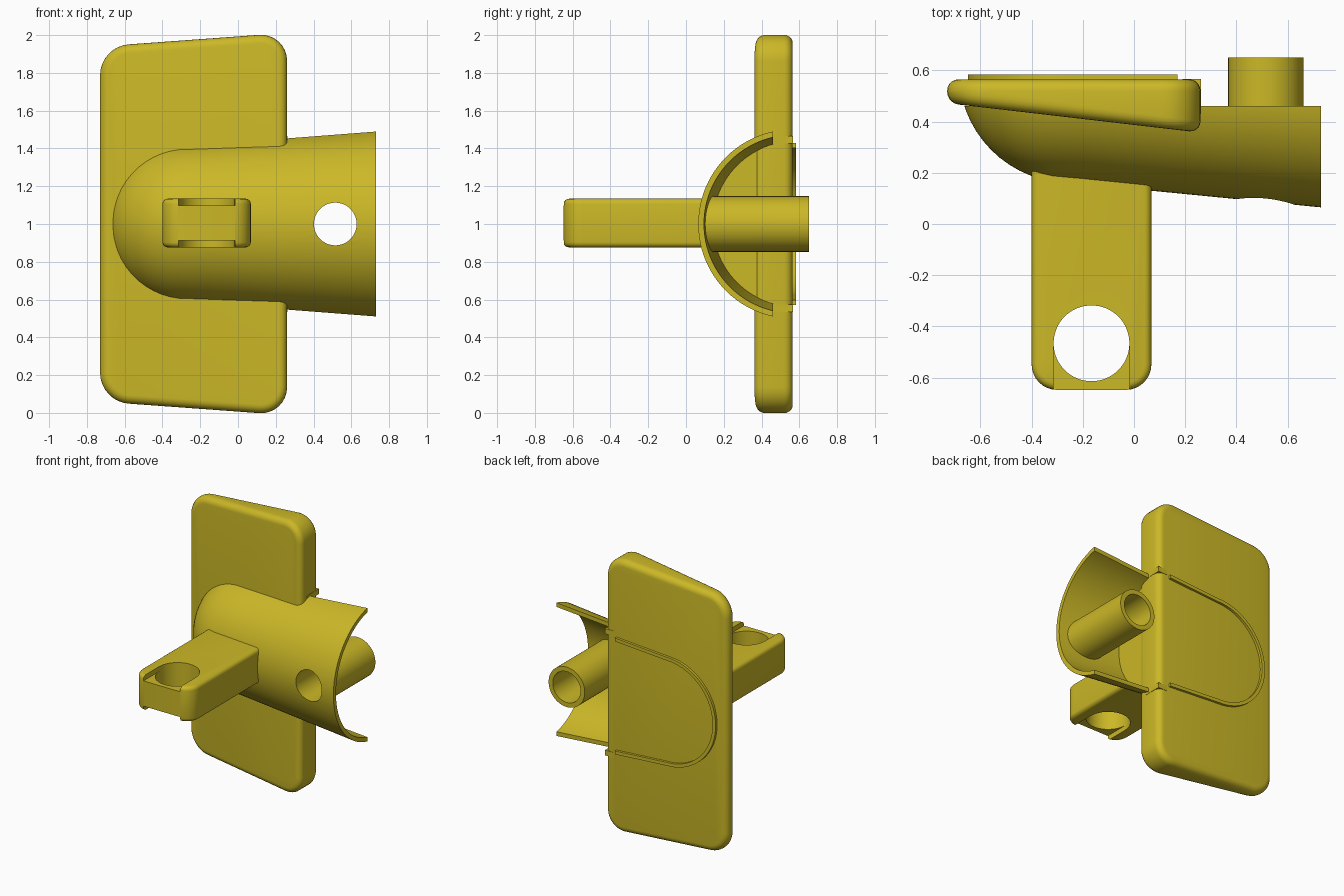
import bpy, bmesh, math
from mathutils import Vector

if "Cube" in bpy.data.objects:
    bpy.data.objects.remove(bpy.data.objects["Cube"])

COLOR = (0.60, 0.48, 0.02, 1)
mat = bpy.data.materials.new("mustard yellow")
mat.use_nodes = True
mat.diffuse_color = COLOR
mat.node_tree.nodes["Principled BSDF"].inputs["Base Color"].default_value = COLOR


def finish(name, bm):
    """Turn a bmesh into a named, coloured object."""
    bmesh.ops.recalc_face_normals(bm, faces=bm.faces)
    me = bpy.data.meshes.new(name)
    bm.to_mesh(me)
    bm.free()
    me.materials.append(mat)
    ob = bpy.data.objects.new(name, me)
    bpy.context.collection.objects.link(ob)
    return ob


def activate(ob):
    bpy.ops.object.select_all(action='DESELECT')
    ob.select_set(True)
    bpy.context.view_layer.objects.active = ob


def smooth(ob):
    activate(ob)
    bpy.ops.object.shade_smooth_by_angle(angle=math.radians(32))


def cut(ob, *cutters):
    """Subtract each cutter and discard it."""
    for c in cutters:
        m = ob.modifiers.new("cut", 'BOOLEAN')
        m.operation, m.solver, m.object = 'DIFFERENCE', 'EXACT', c
        activate(ob)
        bpy.ops.object.modifier_apply(modifier=m.name)
        bpy.data.objects.remove(c)


def loft(rings, loop=False):
    """Skin rings of equal point count; cap the ends unless looped."""
    bm = bmesh.new()
    vs = [[bm.verts.new(p) for p in ring] for ring in rings]
    pairs = list(zip(vs, vs[1:])) + ([(vs[-1], vs[0])] if loop else [])
    for a, b in pairs:
        for i in range(len(a)):
            j = (i + 1) % len(a)
            bm.faces.new((a[i], a[j], b[j], b[i]))
    if not loop:
        bm.faces.new(vs[0])
        bm.faces.new(vs[-1])
    return bm


def box(x0, x1, y0, y1, z0, z1):
    return loft([[(x0, y, z0), (x1, y, z0), (x1, y, z1), (x0, y, z1)] for y in (y0, y1)])


def bevel(bm, rule, offset, segments):
    edges = [e for e in bm.edges if rule(e)]
    bmesh.ops.bevel(bm, geom=edges, offset=offset, segments=segments,
                    profile=0.5, affect='EDGES', clamp_overlap=True)


def direction(e):
    return (e.verts[1].co - e.verts[0].co).normalized()


# Shell dimensions along its length
X0, X1, R0, C0 = -0.25, 0.73, 0.434, 0.595


def radius(x):
    return R0 + 0.067 * (x - X0) / (X1 - X0)


def centre(x):
    return C0 - 0.029 * (x - X0) / (X1 - X0)


def ring_x(x, r, c, n=96):
    return [(x, c - r * math.cos(2 * math.pi * i / n), 1 + r * math.sin(2 * math.pi * i / n))
            for i in range(n)]


def ring_axis(r, cx, y, n=64):
    """Circle around the y axis direction; y may be a function of x and z."""
    pts = [(cx + r * math.cos(2 * math.pi * i / n), 1 + r * math.sin(2 * math.pi * i / n))
           for i in range(n)]
    return [(x, y(x, z) if callable(y) else y, z) for x, z in pts]


# Tapered back plate with rounded corners
corners = [(-0.73, 0.06), (0.26, -0.012), (0.26, 2.012), (-0.73, 1.94)]
bm = loft([[(x, 0.387 - 0.116 * x, z) for x, z in corners],
           [(x, 0.565, z) for x, z in corners]])
bevel(bm, lambda e: abs(direction(e).y) > 0.9, 0.15, 8)
bmesh.ops.recalc_face_normals(bm, faces=bm.faces)
big = sorted(bm.faces, key=lambda f: -f.calc_area())[:2]
bevel(bm, lambda e: any(f in big for f in e.link_faces), 0.045, 5)
smooth(finish("back_plate", bm))

# Half shell: domed solid end opening into a hollow flared half cone
dome = [math.radians(2 + a * 6.1) for a in range(14)]
rings = [ring_x(X0 - R0 * math.cos(a), R0 * math.sin(a), C0) for a in dome]
rings += [ring_x(x, radius(x), centre(x)) for x in (-0.2, 0.25, X1)]
shell = finish("half_shell", loft(rings))
hollow = finish("hollow_cutter", loft([ring_x(x, radius(x) - 0.03, centre(x)) for x in (0.25, 0.85)]))
back = finish("back_cutter", box(-1, 1, 0.46, 1.3, 0, 2))
TX = 0.515
bore = finish("bore_cutter", loft([ring_axis(0.113, TX, y) for y in (-0.2, 0.9)]))
cut(shell, back, hollow, bore)
smooth(shell)


# Open tube standing on the inside of the shell
def seat(x, z):
    return centre(x) - math.sqrt(radius(x) ** 2 - (z - 1) ** 2) + 0.015


tube = loft([ring_axis(0.147, TX, seat), ring_axis(0.147, TX, 0.65),
             ring_axis(0.113, TX, 0.65), ring_axis(0.113, TX, seat)], loop=True)
smooth(finish("tube", tube))

# Handle with rounded tip
HX0, HX1, HZ0, HZ1, HY = -0.40, 0.068, 0.876, 1.134, -0.648
bm = box(HX0, HX1, HY, 0.27, HZ0, HZ1)
bevel(bm, lambda e: abs(direction(e).z) > 0.9 and e.verts[0].co.y < 0, 0.10, 8)
bevel(bm, lambda e: all(abs(v.co.z - e.verts[0].co.z) < 1e-4 for v in e.verts)
      and min(v.co.y for v in e.verts) < 0.2, 0.028, 4)
handle = finish("handle", bm)

# Through hole in the handle and shallow slots from it to the tip
HC = Vector((-0.166, -0.466))
n = 64
hole = loft([[(HC.x + 0.148 * math.cos(2 * math.pi * i / n),
               HC.y + 0.148 * math.sin(2 * math.pi * i / n), z) for i in range(n)]
             for z in (0.6, 1.4)])
slots = [finish("slot_cutter", box(HC.x - 0.149, HC.x + 0.149, -0.8, HC.y, a, b))
         for a, b in ((1.098, 1.3), (0.7, 0.912))]
cut(handle, finish("hole_cutter", hole), *slots)
smooth(handle)


# Thin U-shaped rim raised on the back of the plate
def u_path(inset):
    end = 0.17
    r = R0 - inset
    top = [(end, 1 + radius(end) - inset)]
    arc = [(X0 + r * math.cos(a), 1 + r * math.sin(a))
           for a in (math.radians(90 + 5 * i) for i in range(37))]
    return top + arc + [(end, 1 - radius(end) + inset)]


sections = [[(xo, 0.55, zo), (xi, 0.55, zi), (xi, 0.583, zi), (xo, 0.583, zo)]
            for (xo, zo), (xi, zi) in zip(u_path(0.035), u_path(0.06))]
smooth(finish("back_rim", loft(sections)))

# Two small hooks where the shell edges meet the plate
for side, name in ((1, "upper_hook"), (-1, "lower_hook")):
    z0, z1 = sorted((1 + side * 0.427, 1 + side * 0.466))
    finish(name, box(0.19, 0.262, 0.43, 0.567, z0, z1))
